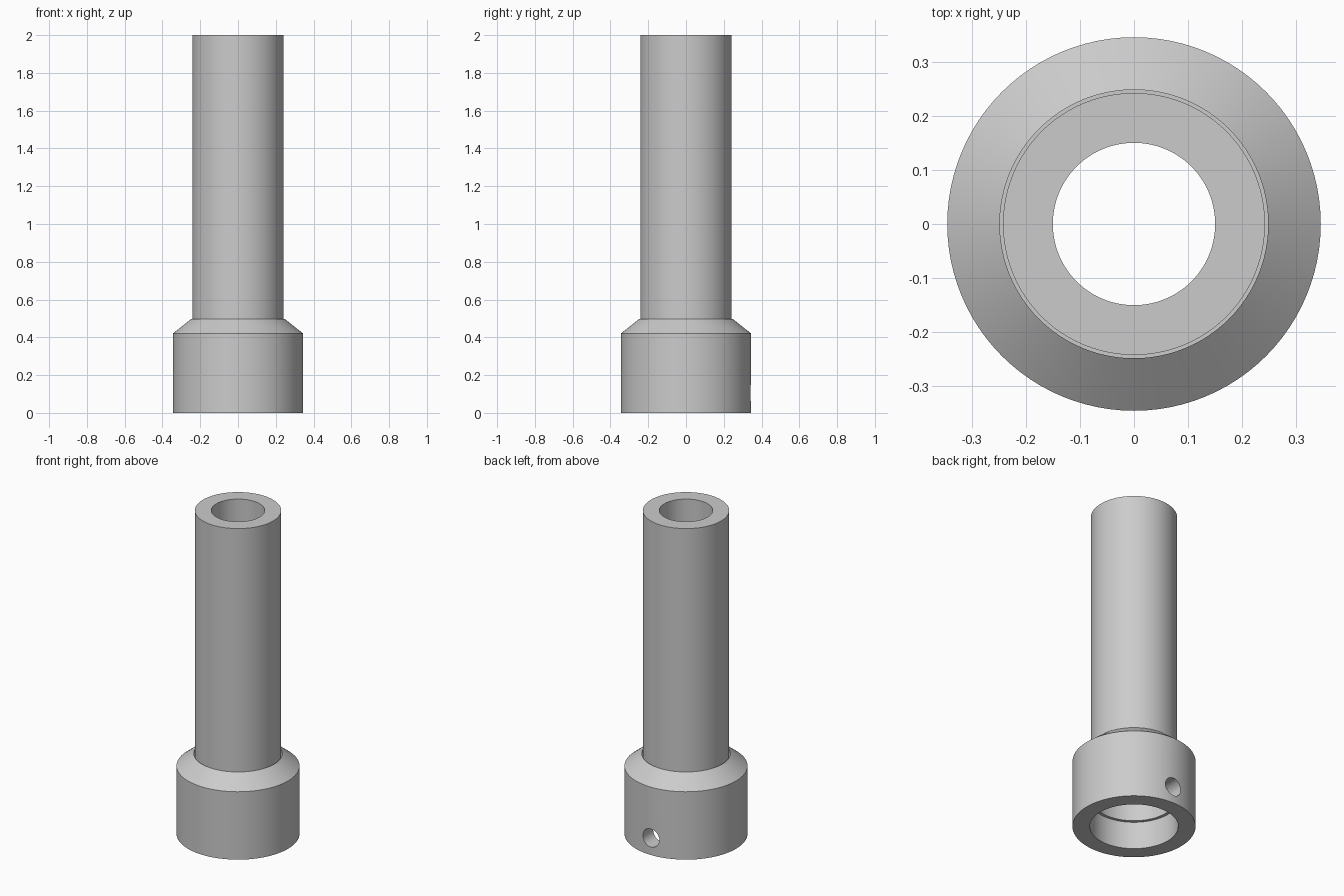
import bpy, bmesh, math
from mathutils import Matrix

cube = bpy.data.objects.get("Cube")
if cube:
    bpy.data.objects.remove(cube, do_unlink=True)

SEGMENTS = 96

grey = bpy.data.materials.new("plain_grey")
grey.use_nodes = True
grey.diffuse_color = (0.6, 0.6, 0.6, 1)
grey.node_tree.nodes["Principled BSDF"].inputs["Base Color"].default_value = (0.6, 0.6, 0.6, 1)


def make_object(name, bm):
    mesh = bpy.data.meshes.new(name)
    bm.to_mesh(mesh)
    bm.free()
    mesh.materials.append(grey)
    obj = bpy.data.objects.new(name, mesh)
    bpy.context.collection.objects.link(obj)
    return obj


def lathe(name, profile):
    """Revolve a closed (radius, height) profile around z."""
    bm = bmesh.new()
    verts = [bm.verts.new((r, 0, z)) for r, z in profile]
    edges = [bm.edges.new((v, verts[i - 1])) for i, v in enumerate(verts)]
    bmesh.ops.spin(bm, geom=verts + edges, cent=(0, 0, 0), axis=(0, 0, 1),
                   angle=math.tau, steps=SEGMENTS)
    bmesh.ops.remove_doubles(bm, verts=bm.verts, dist=0.0005)
    bmesh.ops.recalc_face_normals(bm, faces=bm.faces)
    return make_object(name, bm)


def activate(obj):
    bpy.ops.object.select_all(action="DESELECT")
    obj.select_set(True)
    bpy.context.view_layer.objects.active = obj


# Long tube, seated on the collar's inner shoulder
tube = lathe("tube", [(0.15, 0.33), (0.242, 0.33), (0.242, 2), (0.15, 2)])

# Chamfered collar with a socket at each end and a shoulder between them
collar = lathe("collar", [
    (0.248, 0), (0.345, 0), (0.345, 0.42), (0.248, 0.497),
    (0.248, 0.33), (0.23, 0.33), (0.23, 0.17), (0.248, 0.17)])

# Screw hole through the back wall
bm = bmesh.new()
bmesh.ops.create_cone(bm, cap_ends=True, segments=40, radius1=0.056, radius2=0.056,
                      depth=0.3,
                      matrix=Matrix.Translation((0, 0.3, 0.105)) @ Matrix.Rotation(math.pi / 2, 4, "X"))
cutter = make_object("hole_cutter", bm)
cutter.hide_render = True
cut = collar.modifiers.new("screw_hole", "BOOLEAN")
cut.operation = "DIFFERENCE"
cut.solver = "EXACT"
cut.object = cutter
activate(collar)
bpy.ops.object.modifier_apply(modifier=cut.name)
bpy.data.objects.remove(cutter, do_unlink=True)

for part in (tube, collar):
    activate(part)
    bpy.ops.object.shade_smooth_by_angle(angle=math.radians(30))
